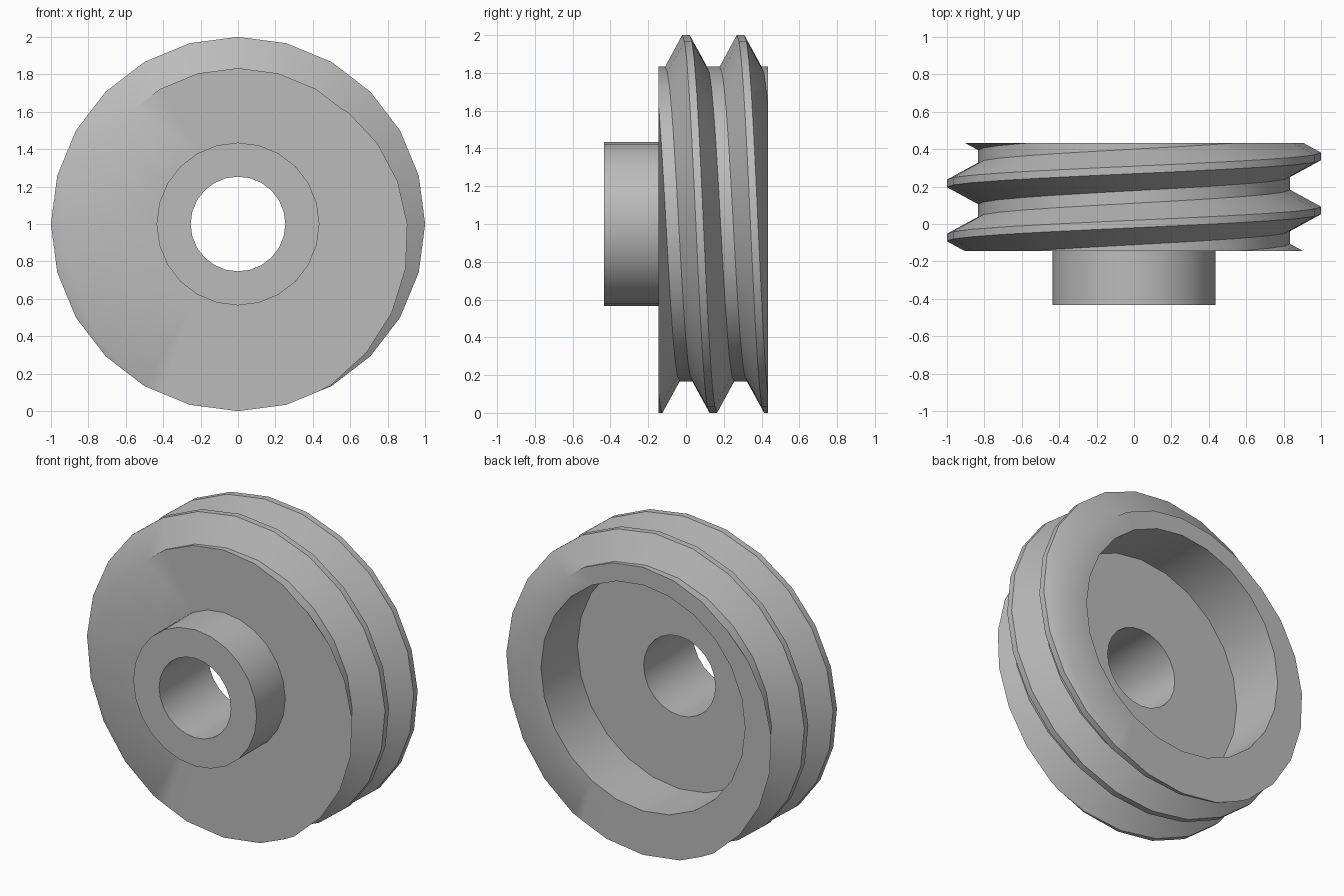
import bpy, bmesh
from math import sin, cos, tau, radians
from mathutils import Vector

if "Cube" in bpy.data.objects:
    bpy.data.objects.remove(bpy.data.objects["Cube"])

SIDES = 24
PITCH = 0.289
FRONT, BACK = -0.145, 0.433      # end planes of the grooved rim
CREST, ROOT = 1.0, 0.833         # rim radii

# one pitch of the groove: (offset along the axis, radius)
groove = [(-0.02, CREST), (0.02, CREST), (0.111, ROOT), (0.178, ROOT), (PITCH - 0.02, CREST)]
# hub outside, shaft hole, web and back recess: (y, radius)
inside = [(FRONT, 0.435), (-0.433, 0.435), (-0.433, 0.253),
          (0.065, 0.253), (0.065, 0.72), (BACK, 0.72)]


def ring_point(bm, step, y, r):
    a = tau * step / SIDES
    return bm.verts.new((r * sin(a), y, 1 + r * cos(a)))


def skin(bm, rows):
    for r0, r1 in zip(rows, rows[1:]):
        for k in range(len(r0) - 1):
            bm.faces.new((r0[k], r0[k + 1], r1[k + 1], r1[k]))


bm = bmesh.new()

# helical V-groove, swept past both ends and trimmed flat
rows = [[ring_point(bm, s, y + PITCH * s / SIDES, r) for y, r in groove]
        for s in range(-3 * SIDES, 4 * SIDES + 1)]
skin(bm, rows)
bmesh.ops.remove_doubles(bm, verts=bm.verts, dist=1e-4)
for y, n in ((FRONT, -1), (BACK, 1)):
    bmesh.ops.bisect_plane(bm, geom=bm.verts[:] + bm.edges[:] + bm.faces[:], dist=1e-5,
                           plane_co=Vector((0, y, 0)), plane_no=Vector((0, n, 0)),
                           clear_outer=True)

# turned hub, shaft hole and back recess
skin(bm, [[ring_point(bm, s, y, r) for y, r in inside] for s in range(SIDES + 1)])
bmesh.ops.remove_doubles(bm, verts=bm.verts, dist=1e-4)

# flat end faces between the trimmed rim and the turned surfaces
for y in (FRONT, BACK):
    rim = [e for e in bm.edges if e.is_boundary
           and all(abs(v.co.y - y) < 1e-3 for v in e.verts)]
    bmesh.ops.triangle_fill(bm, edges=rim, use_beauty=True, normal=Vector((0, 1, 0)))
bmesh.ops.recalc_face_normals(bm, faces=bm.faces)

mesh = bpy.data.meshes.new("grooved_pulley")
bm.to_mesh(mesh)
bm.free()
pulley = bpy.data.objects.new("grooved_pulley", mesh)
bpy.context.collection.objects.link(pulley)

# plain grey metal
grey = bpy.data.materials.new("plain_grey")
grey.use_nodes = True
grey.diffuse_color = (0.5, 0.5, 0.5, 1)
grey.node_tree.nodes["Principled BSDF"].inputs["Base Color"].default_value = (0.5, 0.5, 0.5, 1)
mesh.materials.append(grey)

bpy.ops.object.select_all(action="DESELECT")
pulley.select_set(True)
bpy.context.view_layer.objects.active = pulley
bpy.ops.object.shade_smooth_by_angle(angle=radians(30))
